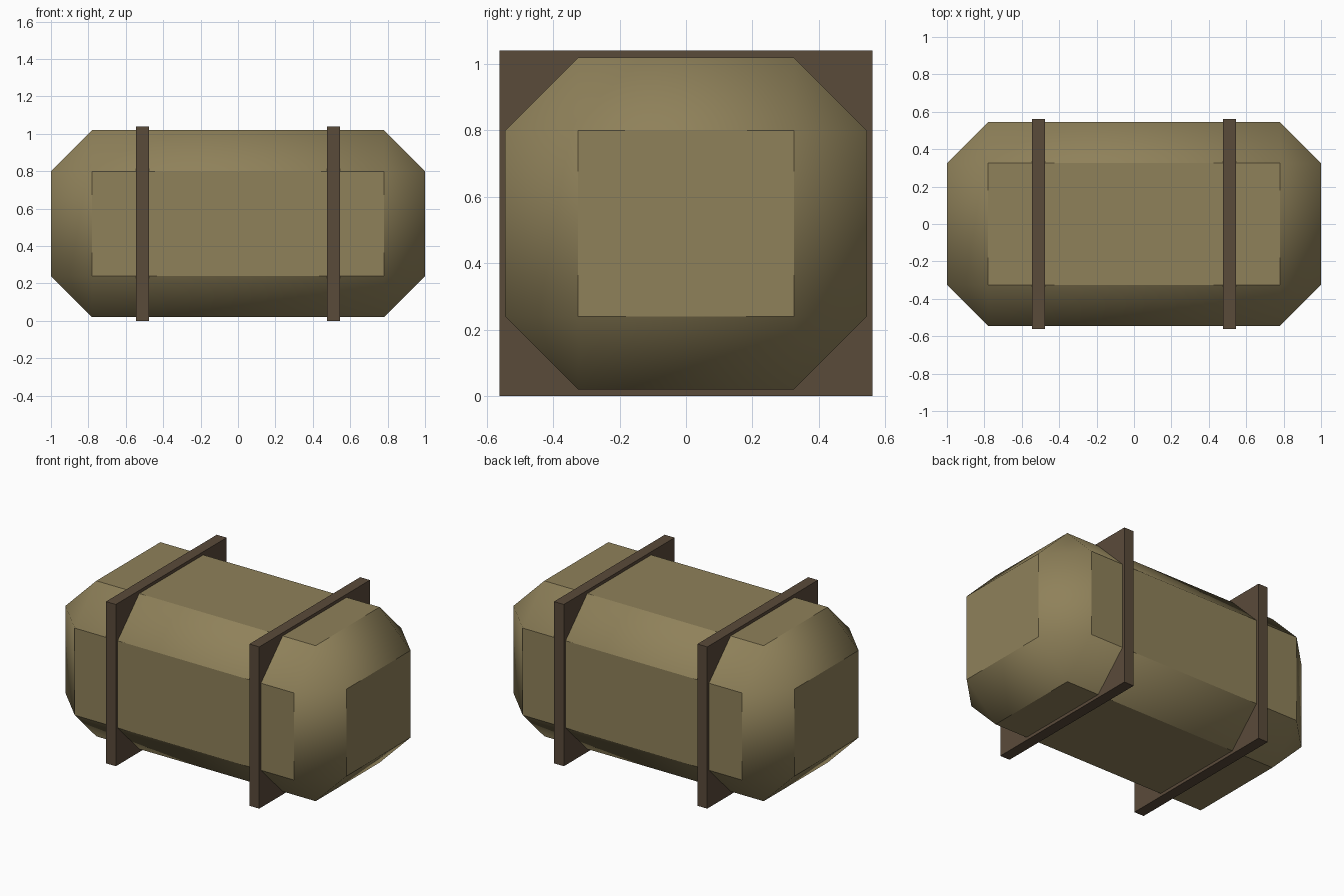
import bpy
import math

if "Cube" in bpy.data.objects:
    bpy.data.objects.remove(bpy.data.objects["Cube"])


def material(name, rgb):
    m = bpy.data.materials.new(name)
    m.diffuse_color = (*rgb, 1.0)
    m.use_nodes = True
    m.node_tree.nodes["Principled BSDF"].inputs["Base Color"].default_value = m.diffuse_color
    return m


def box(name, centre, size, mat):
    bpy.ops.mesh.primitive_cube_add(size=1, location=centre)
    o = bpy.context.object
    o.name = name
    o.scale = size
    bpy.ops.object.transform_apply(location=False, rotation=False, scale=True)
    o.data.materials.append(mat)
    return o


canvas = material("khaki canvas", (0.275, 0.220, 0.102))
leather = material("brown leather", (0.102, 0.069, 0.042))

# Bundle body: box with wide single-segment chamfers
body = box("bundle_body", (0, 0, 0.52), (2.0, 1.09, 1.0), canvas)
bevel = body.modifiers.new("chamfer", 'BEVEL')
bevel.width = 0.22
bevel.segments = 1
bpy.ops.object.modifier_apply(modifier=bevel.name)
# Chamfers blend into the corners, flat panels keep crisp edges
bpy.ops.object.shade_smooth_by_angle(angle=math.radians(40))

# Two square straps around the bundle
for side, x in (("left", -0.51), ("right", 0.51)):
    box(f"{side}_strap", (x, 0, 0.52), (0.07, 1.125, 1.04), leather)
